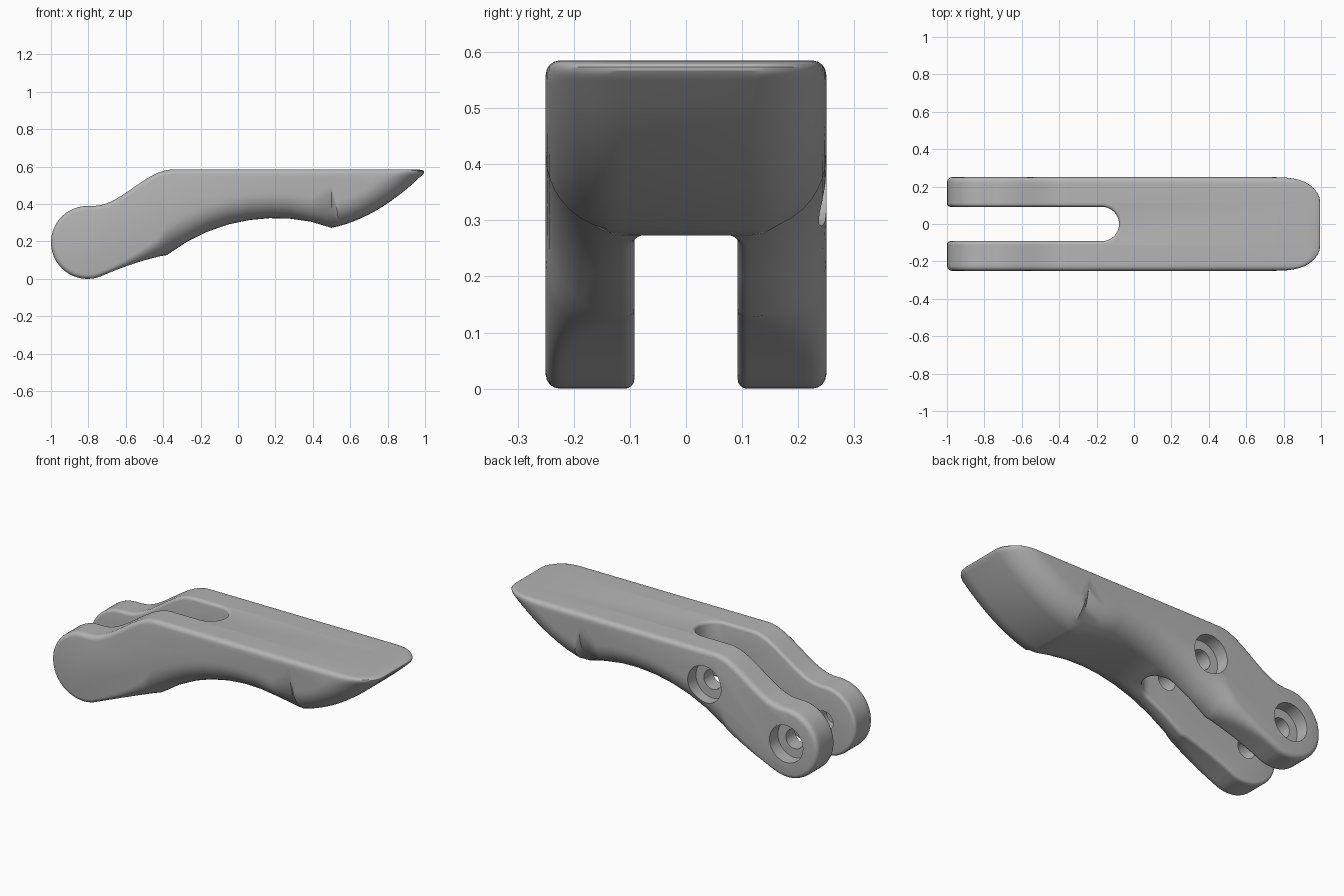
import bpy, bmesh, math
from mathutils import Vector

if "Cube" in bpy.data.objects:
    bpy.data.objects.remove(bpy.data.objects["Cube"], do_unlink=True)

HALF_W, TOP, SMALL_R, BIG_R = 0.25, 0.585, 0.025, 0.135
EYE_X, EYE_R = -0.805, 0.195          # rounded pivot end
TANGENT = math.radians(290)

grey = bpy.data.materials.new("plain grey")
grey.use_nodes = True
grey.diffuse_color = (0.46, 0.46, 0.46, 1)
grey.node_tree.nodes["Principled BSDF"].inputs["Base Color"].default_value = grey.diffuse_color


def spread(a, b, n):
    return [a + (b - a) * i / n for i in range(n + 1)]


def slope(f, x):
    return (f(x + 0.001) - f(x - 0.001)) / 0.002


def inset(radius, d):
    """How far a fillet pulls the surface in at distance d from the side."""
    return 0 if d >= radius else radius - math.sqrt(radius ** 2 - (radius - d) ** 2)


def top_z(x):
    t = min(max((x + 0.77) / 0.42, 0), 1)
    return 2 * EYE_R + (TOP - 2 * EYE_R) * t * t * (3 - 2 * t)


ARM_X = EYE_X + EYE_R * math.cos(TANGENT)
ARM_Z = EYE_R + EYE_R * math.sin(TANGENT)


def bottom_z(x):
    if x < -0.38:                       # underside of the arms
        t = (x - ARM_X) / (-0.38 - ARM_X)
        return ARM_Z + (0.13 - ARM_Z) * t + 0.04 * t * (1 - t)
    if x < 0.5:                         # finger arch
        return math.sqrt(0.95 ** 2 - (x - 0.2) ** 2) - 0.625
    u = x - 0.5                         # sweep up to the tip
    return 0.273 + 0.2 * u + 0.79 * u * u


def bottom_radius(x):
    t = min(max((x + 0.7) / 0.32, 0), 1)
    return SMALL_R + (BIG_R - SMALL_R) * t * t


def filleted_bottom(x, d):
    return bottom_z(x) + inset(bottom_radius(x), d) * math.hypot(1, slope(bottom_z, x))


def side_profile(d):
    """Closed side outline at distance d from the outer side."""
    e = inset(SMALL_R, d)
    pts = []
    for a in spread(math.pi / 2, TANGENT, 28):
        pts.append((EYE_X + (EYE_R - e) * math.cos(a), EYE_R + (EYE_R - e) * math.sin(a)))
    for x in spread(ARM_X, -0.38, 9)[1:] + spread(-0.38, 0.5, 8)[1:]:
        pts.append((x, filleted_bottom(x, d)))
    # find where the underside meets the tip
    roof = TOP - e
    lo, hi = 0.5, 1.1
    for _ in range(30):
        mid = (lo + hi) / 2
        lo, hi = (mid, hi) if filleted_bottom(mid, d) < roof - 0.035 else (lo, mid)
    for x in spread(0.5, lo, 12)[1:]:
        pts.append((x, filleted_bottom(x, d)))
    # rounded tip
    for t in spread(0, 1, 7)[1:]:
        pts.append((lo + 2 * t * (1 - t) * 0.045 - t * t * 0.03,
                    roof - 0.035 * (1 - t) ** 2))
    # shoulder back to the pivot end
    for x in spread(-0.35, -0.77, 14):
        pts.append((x, top_z(x) - e * math.hypot(1, slope(top_z, x))))
    return pts


def new_object(name, bm):
    bmesh.ops.recalc_face_normals(bm, faces=bm.faces)
    mesh = bpy.data.meshes.new(name)
    bm.to_mesh(mesh)
    bm.free()
    mesh.materials.append(grey)
    obj = bpy.data.objects.new(name, mesh)
    bpy.context.collection.objects.link(obj)
    return obj


def apply(obj, mod):
    bpy.ops.object.select_all(action='DESELECT')
    obj.select_set(True)
    bpy.context.view_layer.objects.active = obj
    bpy.ops.object.modifier_apply(modifier=mod.name)


def cut(obj, cutter):
    cutter.hide_render = True
    mod = obj.modifiers.new("cut", 'BOOLEAN')
    mod.operation, mod.solver, mod.object = 'DIFFERENCE', 'EXACT', cutter
    apply(obj, mod)
    bpy.data.objects.remove(cutter, do_unlink=True)


def prism(name, outline, axis, start, end):
    """Extrude a flat outline along the y or z axis."""
    bm = bmesh.new()
    if axis == 'Y':
        verts = [bm.verts.new((u, start, v)) for u, v in outline]
        step = Vector((0, end - start, 0))
    else:
        verts = [bm.verts.new((u, v, start)) for u, v in outline]
        step = Vector((0, 0, end - start))
    face = bm.faces.new(verts)
    made = bmesh.ops.extrude_face_region(bm, geom=[face])["geom"]
    bmesh.ops.translate(bm, vec=step, verts=[g for g in made if isinstance(g, bmesh.types.BMVert)])
    return new_object(name, bm)


def circle(cx, cy, r, a0, a1, n):
    return [(cx + r * math.cos(a), cy + r * math.sin(a)) for a in spread(a0, a1, n)]


# Lever body, lofted across its width
depths = [0, 0.002, 0.007, 0.015, 0.025, 0.04, 0.06, 0.085, 0.11, BIG_R]
layers = [(d - HALF_W, d) for d in depths] + [(HALF_W - d, d) for d in reversed(depths)]
bm = bmesh.new()
rings = [[bm.verts.new((x, y, z)) for x, z in side_profile(d)] for y, d in layers]
for a, b in zip(rings, rings[1:]):
    for i in range(len(a)):
        j = (i + 1) % len(a)
        bm.faces.new((a[i], a[j], b[j], b[i]))
bm.faces.new(rings[0])
bm.faces.new(rings[-1])
body = new_object("lever_body", bm)

# Fork slot with softened edges
slot_r = 0.092
slot = circle(-0.172, 0, slot_r, -math.pi / 2, math.pi / 2, 16) + [(-1.2, slot_r), (-1.2, -slot_r)]
cut(body, prism("slot_cutter", slot, 'Z', -0.2, 0.9))
soft = body.modifiers.new("soft_edges", 'BEVEL')
soft.width, soft.segments = 0.017, 4
soft.limit_method, soft.angle_limit = 'ANGLE', math.radians(60)
soft.use_clamp_overlap = False
apply(body, soft)

# Counterbored bolt holes, blind in the front arm
for hx, hz in ((EYE_X, EYE_R), (-0.29, 0.395)):
    for r, y0, y1 in ((0.105, 0.175, 0.4), (0.055, -0.19, 0.3)):
        cut(body, prism("bolt_cutter", circle(hx, hz, r, 0, math.tau, 40)[:-1], 'Y', y0, y1))

bpy.ops.object.shade_smooth_by_angle(angle=math.radians(28))
